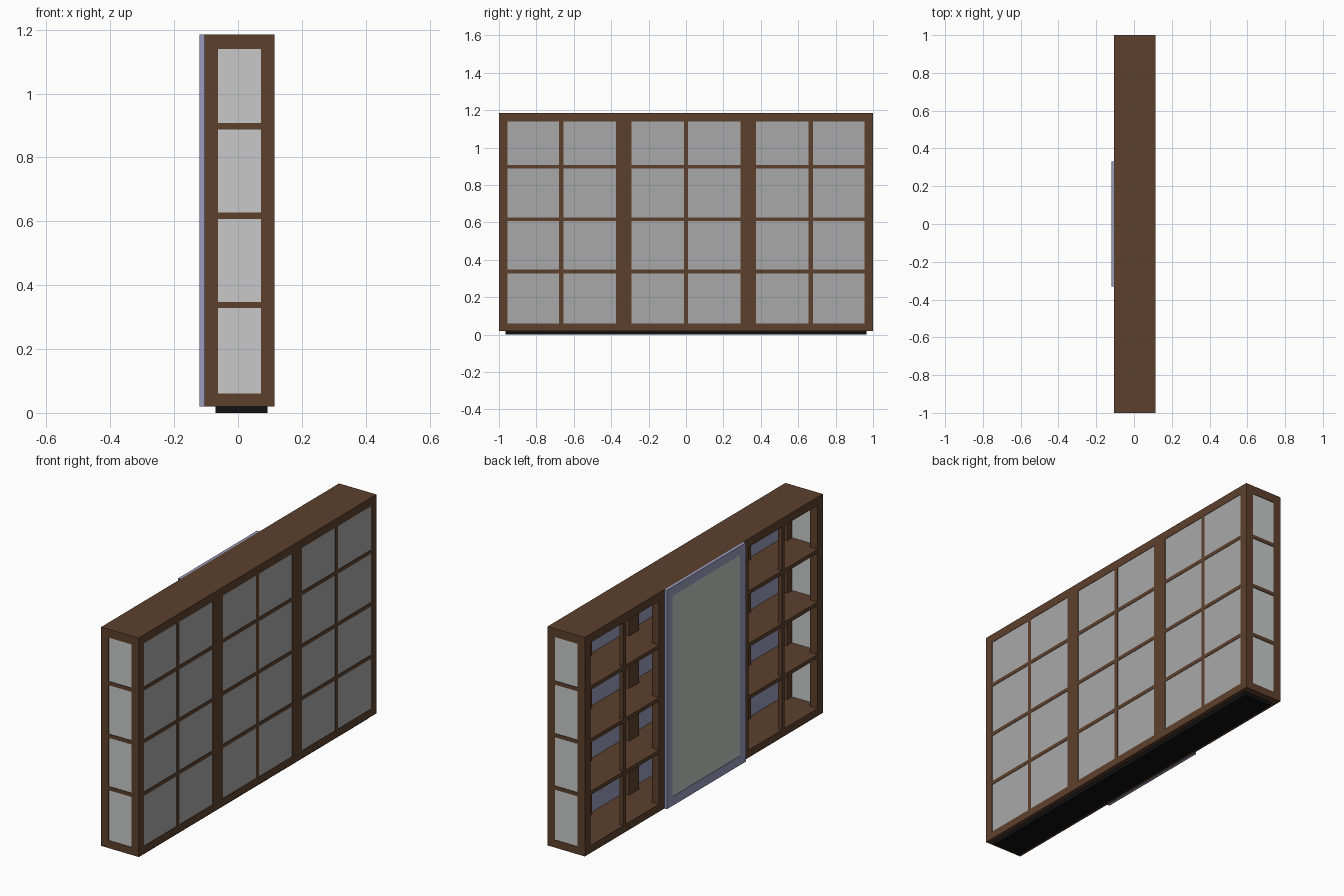
import bpy, bmesh

if "Cube" in bpy.data.objects:
    bpy.data.objects.remove(bpy.data.objects["Cube"])


def material(name, rgb):
    m = bpy.data.materials.new(name)
    lin = [(c / 255 / 12.92) if c / 255 <= 0.04045 else ((c / 255 + 0.055) / 1.055) ** 2.4 for c in rgb]
    m.diffuse_color = (*lin, 1)
    m.use_nodes = True
    m.node_tree.nodes["Principled BSDF"].inputs["Base Color"].default_value = m.diffuse_color
    return m


WOOD = material("brown wood", (93, 64, 44))
BLACK = material("black plinth", (17, 17, 17))
PALE = material("pale glass", (200, 201, 202))
GREY = material("grey glass", (169, 169, 169))
BLUE = material("blue grey metal", (152, 154, 188))
MIRROR = material("mirror grey", (196, 200, 196))


def boxes(name, mat, items):
    """One object made of boxes given as (x0, x1, y0, y1, z0, z1)."""
    bm = bmesh.new()
    for x0, x1, y0, y1, z0, z1 in items:
        vs = bmesh.ops.create_cube(bm, size=1)["verts"]
        for v in vs:
            v.co.x = x1 if v.co.x > 0 else x0
            v.co.y = y1 if v.co.y > 0 else y0
            v.co.z = z1 if v.co.z > 0 else z0
    me = bpy.data.meshes.new(name)
    bm.to_mesh(me)
    bm.free()
    me.materials.append(mat)
    ob = bpy.data.objects.new(name, me)
    bpy.context.collection.objects.link(ob)
    return ob


X0, X1 = -0.105, 0.115      # open side, glazed side
Z0, Z1 = 0.02, 1.185
T = 0.043                   # frame thickness
ZB, ZT = 0.06, 1.14         # clear opening heights

# Plinth, bottom and top boards
boxes("plinth", BLACK, [(-0.07, 0.092, -0.965, 0.965, 0, Z0)])
boxes("bottom_board", WOOD, [(X0, X1, -1, 1, Z0, ZB)])
boxes("top_board", WOOD, [(X0, X1, -1, 1, ZT, Z1)])

# Posts and slim mullions on both long sides
posts, mullions = [], []
for a, b, w in ((X0, X0 + T, 0.022), (X1 - T, X1, 0.022)):
    for y0, y1 in ((-1, -0.955), (-0.375, -0.292), (0.292, 0.375), (0.955, 1)):
        posts.append((a, b, y0, y1, ZB, ZT))
    for y in (-0.667, 0, 0.667):
        m0, m1 = (a, a + w) if a < 0 else (b - w, b)
        mullions.append((m0, m1, y - w / 2, y + w / 2, ZB, ZT))
boxes("posts", WOOD, posts)
boxes("mullions", WOOD, mullions)

# Shelves running the full length
boxes("shelves", WOOD, [(X0, X1, -1, 1, z - 0.01, z + 0.01) for z in (0.338, 0.617, 0.897)])

# Glazing: long side (grey outside, blue inside) and both ends
boxes("long_side_glass", GREY, [(0.111, 0.113, -0.96, 0.96, ZB, ZT)])
boxes("long_side_glass_backing", BLUE, [(0.109, 0.111, -0.96, 0.96, ZB, ZT)])
boxes("end_glass", PALE, [(X0 + T, X1 - T, s * 0.996 - 0.001, s * 0.996 + 0.001, ZB, ZT) for s in (-1, 1)])

# Sliding mirror door on the open side
D, B = 0.332, 0.048
boxes("door_frame", BLUE, [
    (-0.12, X0, -D, -D + B, Z0, Z1), (-0.12, X0, D - B, D, Z0, Z1),
    (-0.12, X0, -D + B, D - B, Z0, Z0 + B), (-0.12, X0, -D + B, D - B, Z1 - B, Z1)])
boxes("door_mirror", MIRROR, [(-0.118, -0.109, -D + B, D - B, Z0 + B, Z1 - B)])
